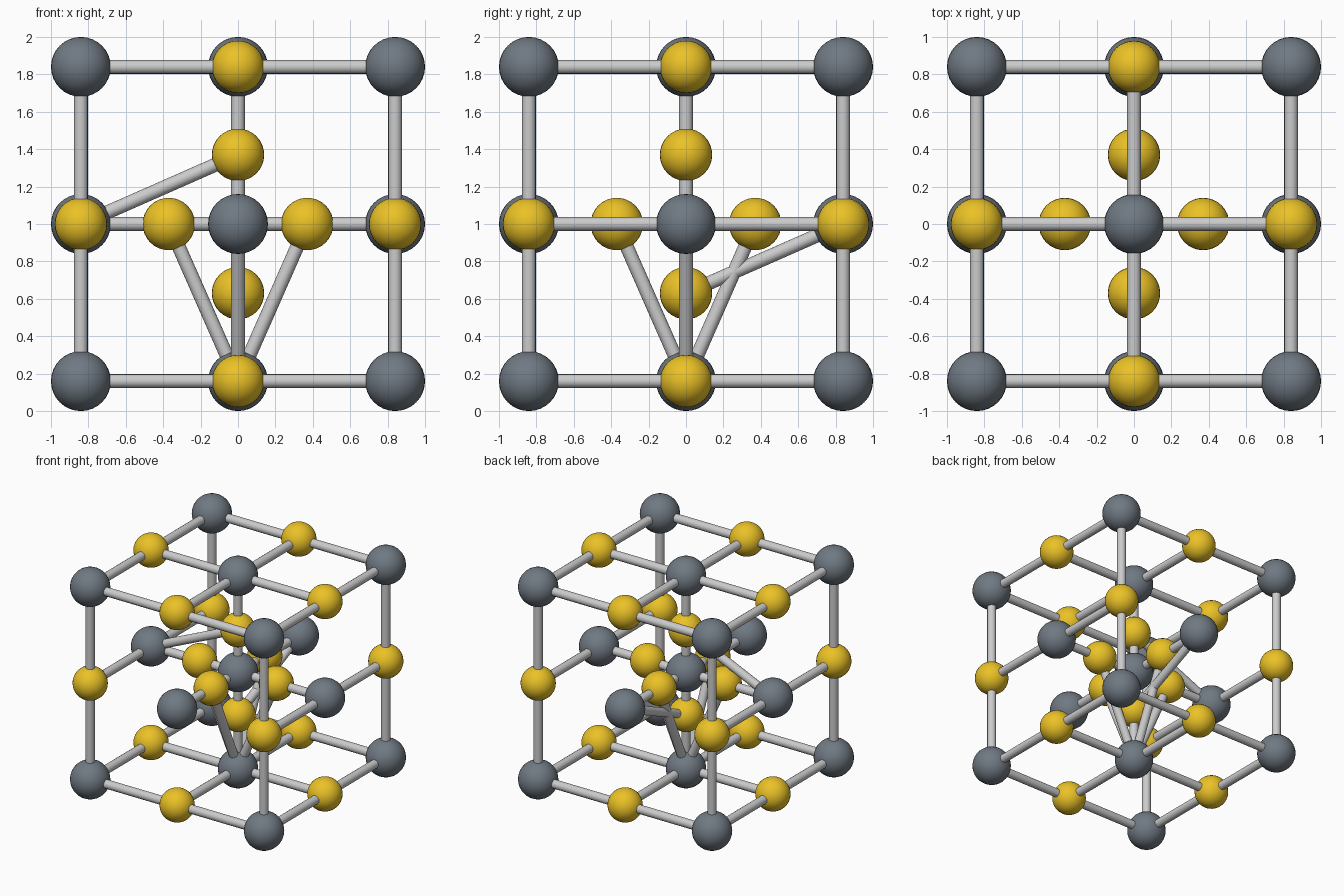
import bpy
from itertools import product
from mathutils import Vector

if "Cube" in bpy.data.objects:
    bpy.data.objects.remove(bpy.data.objects["Cube"])

A = 0.84           # half the cell edge
INNER = 0.37       # distance of the inner atoms from the centre
R_METAL, R_YELLOW, R_BOND = 0.16, 0.14, 0.037
MID = Vector((0, 0, 1))


def material(name, color):
    m = bpy.data.materials.new(name)
    m.diffuse_color = color
    m.use_nodes = True
    m.node_tree.nodes["Principled BSDF"].inputs["Base Color"].default_value = m.diffuse_color
    return m


slate = material("slate", (0.16, 0.19, 0.225, 1))
gold = material("yellow", (0.83, 0.54, 0.02, 1))


def atom(name, pos, radius, mat):
    bpy.ops.mesh.primitive_uv_sphere_add(segments=32, ring_count=16, radius=radius, location=pos)
    ob = bpy.context.object
    ob.name = name
    ob.data.materials.append(mat)
    bpy.ops.object.shade_smooth()


def bond(p, q):
    d = q - p
    bpy.ops.mesh.primitive_cylinder_add(vertices=16, radius=R_BOND, depth=d.length, location=(p + q) / 2)
    ob = bpy.context.object
    ob.name = "bond"
    ob.rotation_euler = d.to_track_quat('Z', 'Y').to_euler()
    bpy.ops.object.shade_smooth_by_angle()


# Classify the 3x3x3 lattice by the number of non-zero coordinates
grid = [Vector(c) for c in product((-1, 0, 1), repeat=3)]
count = lambda v: sum(1 for c in v if c)
corners = [v for v in grid if count(v) == 3]
edges = [v for v in grid if count(v) == 2]
faces = [v for v in grid if count(v) == 1]

# Dark atoms: corners, face centres and body centre
for v in corners:
    atom("corner_atom", MID + v * A, R_METAL, slate)
for v in faces:
    atom("face_atom", MID + v * A, R_METAL, slate)
atom("centre_atom", MID, R_METAL, slate)

# Yellow edge atoms: bonds to two corners and one face atom
for e in edges:
    p = MID + e * A
    atom("edge_atom", p, R_YELLOW, gold)
    for c in corners:
        if (c - e).length < 1.1:
            bond(MID + c * A, p)
    face = Vector((0, 0, e.z)) if e.z else Vector((e.x, 0, 0))
    bond(MID + face * A, p)

# Yellow inner atoms: bonds to the centre, the nearest face and one slanted bond
for f in faces:
    p = MID + f * INNER
    atom("inner_atom", p, R_YELLOW, gold)
    bond(MID, p)
    bond(MID + f * A, p)
    if f.z > 0:
        far = Vector((-1, 0, 0))
    elif f.z < 0:
        far = Vector((0, 1, 0))
    else:
        far = Vector((0, 0, -1))
    bond(MID + far * A, p)
